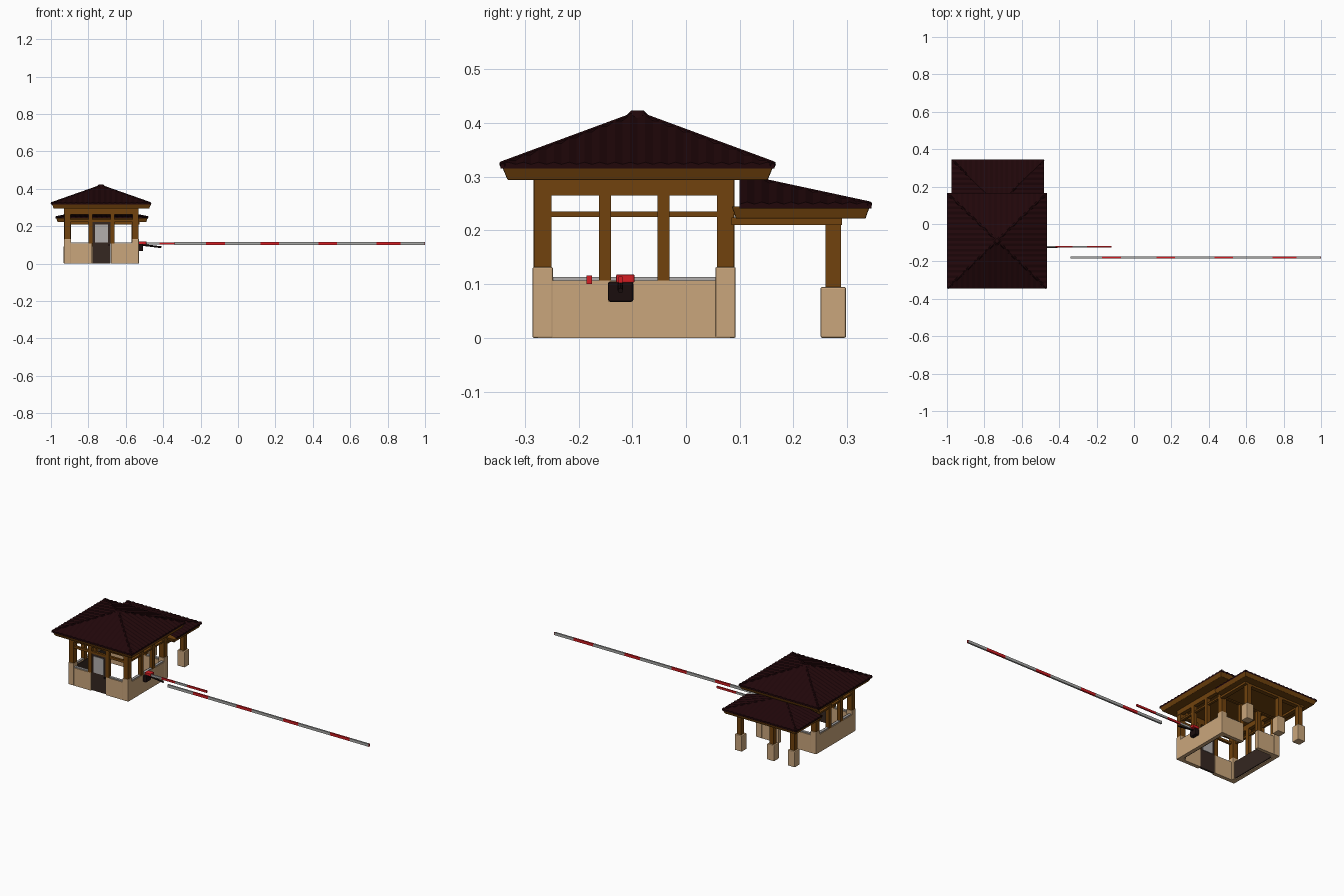
import bpy, bmesh, math
from mathutils import Vector, Matrix

cube = bpy.data.objects.get("Cube")
if cube:
    bpy.data.objects.remove(cube, do_unlink=True)


def material(name, r, g, b):
    m = bpy.data.materials.new(name)
    m.use_nodes = True
    m.diffuse_color = (r, g, b, 1)
    m.node_tree.nodes["Principled BSDF"].inputs["Base Color"].default_value = (r, g, b, 1)
    return m


STUCCO = material("tan stucco", .59, .38, .2)
WOOD = material("golden brown wood", .165, .055, .004)
TILE = material("dark roof tile", .015, .002, .003)
RED = material("barrier red", .66, .012, .016)
GREY = material("barrier grey", .4, .4, .39)
DOOR = material("dark door", .035, .02, .015)
GLASS = material("pale glass", .45, .43, .42)
METAL = material("black metal", .01, .004, .004)


def finish(name, bm, mat):
    bmesh.ops.recalc_face_normals(bm, faces=bm.faces)
    me = bpy.data.meshes.new(name)
    bm.to_mesh(me)
    bm.free()
    me.materials.append(mat)
    ob = bpy.data.objects.new(name, me)
    bpy.context.collection.objects.link(ob)
    return ob


def box(name, mat, x, y, z, bevel=0, flare=0):
    """Box from (low, high) ranges; flare pulls the bottom edge inwards."""
    bm = bmesh.new()
    bmesh.ops.create_cube(bm, size=1)
    mid = [(a + b) / 2 for a, b in (x, y, z)]
    size = [b - a for a, b in (x, y, z)]
    for v in bm.verts:
        low = v.co.z < 0
        v.co = Vector([m + c * s for m, c, s in zip(mid, v.co, size)])
        if low and flare:
            v.co.x -= math.copysign(flare, v.co.x - mid[0])
            v.co.y -= math.copysign(flare, v.co.y - mid[1])
    ob = finish(name, bm, mat)
    if bevel:
        mod = ob.modifiers.new("soft edges", 'BEVEL')
        mod.width = bevel
        mod.segments = 2
    return ob


def rod(name, mat, a, b, radius, end_radius=None, sides=12):
    a, b = Vector(a), Vector(b)
    bm = bmesh.new()
    bmesh.ops.create_cone(bm, cap_ends=True, segments=sides, radius1=radius,
                          radius2=radius if end_radius is None else end_radius,
                          depth=(b - a).length)
    turn = (b - a).to_track_quat('Z', 'Y').to_matrix().to_4x4()
    bmesh.ops.transform(bm, matrix=Matrix.Translation((a + b) / 2) @ turn, verts=bm.verts)
    return finish(name, bm, mat)


def tiled_roof(name, cx, cy, hx, hy, apex, eave, slopes, ribs=36):
    """Ribbed slopes; each slope is (quarter turn, first u, last u)."""
    bm = bmesh.new()
    for turn, u0, u1 in slopes:
        rot = Matrix.Rotation(turn * math.pi / 2, 3, 'Z')
        count = round(ribs * (u1 - u0) / 2)
        rows = []
        for i in range(count + 1):
            u = u0 + (u1 - u0) * i / count
            bump = .004 if i % 2 and abs(u) < .99 else 0
            row = []
            for d, z in ((abs(u), apex - abs(u) * (apex - eave) + bump),
                         (1, eave + bump), (1, eave - .008)):
                p = rot @ Vector((u, d, 0))
                row.append(bm.verts.new((cx + p.x * hx, cy + p.y * hy, z)))
            rows.append(row)
        for r, s in zip(rows, rows[1:]):
            for j in range(2):
                bm.faces.new((r[j], r[j + 1], s[j + 1], s[j]))
    bmesh.ops.remove_doubles(bm, verts=bm.verts, dist=.0001)
    return finish(name, bm, TILE)


CX, CY = -.73, -.0965          # hut centre
X0, X1, Y0, Y1 = -.93, -.53, -.285, .092

# Corner piers and posts
for sx in (-1, 1):
    for sy in (-1, 1):
        px, py = CX + sx * .181, CY + sy * .17
        box("corner_pier", STUCCO, (px - .019, px + .019), (py - .019, py + .019), (0, .132), .003)
        box("corner_post", WOOD, (px - .016, px + .016), (py - .016, py + .016), (.13, .296))

# Side walls with three windows each, lined with dark panels inside
for side in (-1, 1):
    wx = CX + side * .188
    span = (wx - .011, wx + .011)
    thin = (wx - .007, wx + .007)
    inner = wx - side * .014
    box("side_low_wall", STUCCO, span, (Y0 + .01, Y1 - .01), (0, .107))
    box("side_lining", DOOR, (inner - .003, inner + .003), (Y0 + .04, Y1 - .04), (.004, .106))
    box("side_sill", GLASS, thin, (Y0 + .03, Y1 - .03), (.107, .113))
    box("side_header", WOOD, span, (Y0 + .01, Y1 - .01), (.265, .296))
    box("side_transom_rail", WOOD, thin, (Y0 + .02, Y1 - .02), (.225, .235))
    for y in (-.151, -.042):
        box("side_mullion", WOOD, span, (y - .011, y + .011), (.107, .27))

# Front and back walls, each with a central doorway between two windows
for side in (-1, 1):
    wy = CY + side * .176
    span = (wy - .011, wy + .011)
    thin = (wy - .007, wy + .007)
    box("end_header", WOOD, (X0 + .01, X1 - .01), span, (.262, .296))
    box("end_transom_rail", WOOD, (X0 + .02, X1 - .02), thin, (.222, .236))
    for s in (-1, 1):
        a, b = sorted((CX + s * .05, CX + s * .19))
        box("end_low_wall", STUCCO, (a, b), span, (0, .107))
        box("end_sill", GLASS, (a, b), thin, (.107, .113))
        a, b = sorted((CX + s * .047, CX + s * .07))
        box("door_jamb", WOOD, (a, b), span, (.107, .265))

# Front door
box("front_door", DOOR, (CX - .049, CX + .049), (-.278, -.266), (.002, .222))
for y in (-.281, -.266):
    box("door_glass", GLASS, (CX - .034, CX + .034), (y, y + .003), (.112, .21))
rod("door_handle", METAL, (CX + .04, -.286, .1), (CX + .04, -.276, .1), .005)

# Main hipped roof
box("main_fascia", WOOD, (-.995, -.465), (-.342, .162), (.294, .318), .002, .01)
RX, RY = -.7325, -.09
tiled_roof("main_roof", RX, RY, .2675, .255, .418, .323, [(k, -1, 1) for k in range(4)])
for sx in (-1, 1):
    for sy in (-1, 1):
        rod("main_hip_cap", TILE, (RX, RY, .415),
            (RX + sx * .264, RY + sy * .252, .322), .007, sides=8)
rod("roof_cap", TILE, (RX, RY, .405), (RX, RY, .423), .03, .012)

# Lower porch roof, hipped on its outer corners
PX, PY = -.7275, .1
box("porch_fascia", WOOD, (-.972, -.483), (.085, .342), (.222, .245), .002, .008)
tiled_roof("porch_roof", PX, PY, .2475, .245, .302, .249, [(0, -1, 1), (1, 0, 1), (3, -1, 0)])
for s in (-1, 1):
    rod("porch_hip_cap", TILE, (PX, PY, .3), (PX + s * .244, PY + .242, .248), .006, sides=8)
    x = PX + s * .19
    box("porch_side_beam", WOOD, (x - .012, x + .012), (.085, .29), (.21, .224))
box("porch_front_beam", WOOD, (-.93, -.53), (.262, .287), (.21, .224))

# Porch posts on stucco plinths
for x in (-.908, -.77, -.555):
    box("porch_plinth", STUCCO, (x - .024, x + .024), (.25, .298), (0, .095), .004)
    box("porch_post", WOOD, (x - .014, x + .014), (.26, .288), (.09, .215))

# Barrier drive unit on the wall
box("drive_box", METAL, (-.532, -.508), (-.145, -.098), (.067, .105), .004)
box("arm_clamp", RED, (-.53, -.49), (-.13, -.096), (.103, .118), .002)
rod("drive_strut", METAL, (-.51, -.122, .1), (-.41, -.122, .088), .005, sides=8)


def striped_arm(name, y, stops, half_width, half_height):
    """Upright plank of alternating grey and red lengths between the stops."""
    for i, (a, b) in enumerate(zip(stops, stops[1:])):
        tint, mat = ("red", RED) if i % 2 else ("grey", GREY)
        box(f"{name}_{tint}", mat, (a, b), (y - half_width, y + half_width),
            (.108 - half_height, .108 + half_height))


# Barrier arms, the long one with a red tip
striped_arm("short_arm", -.122, (-.53, -.42, -.33, -.25, -.12), .004, .006)
striped_arm("long_arm", -.18, (-.34, -.17, -.07, .12, .22, .43, .53, .74, .87, .996, 1), .005, .008)

# Smooth the rounded tile caps
for ob in bpy.context.collection.objects:
    ob.select_set(ob.type == 'MESH' and "cap" in ob.name)
    if ob.select_get():
        bpy.context.view_layer.objects.active = ob
bpy.ops.object.shade_smooth_by_angle(angle=math.radians(40))
